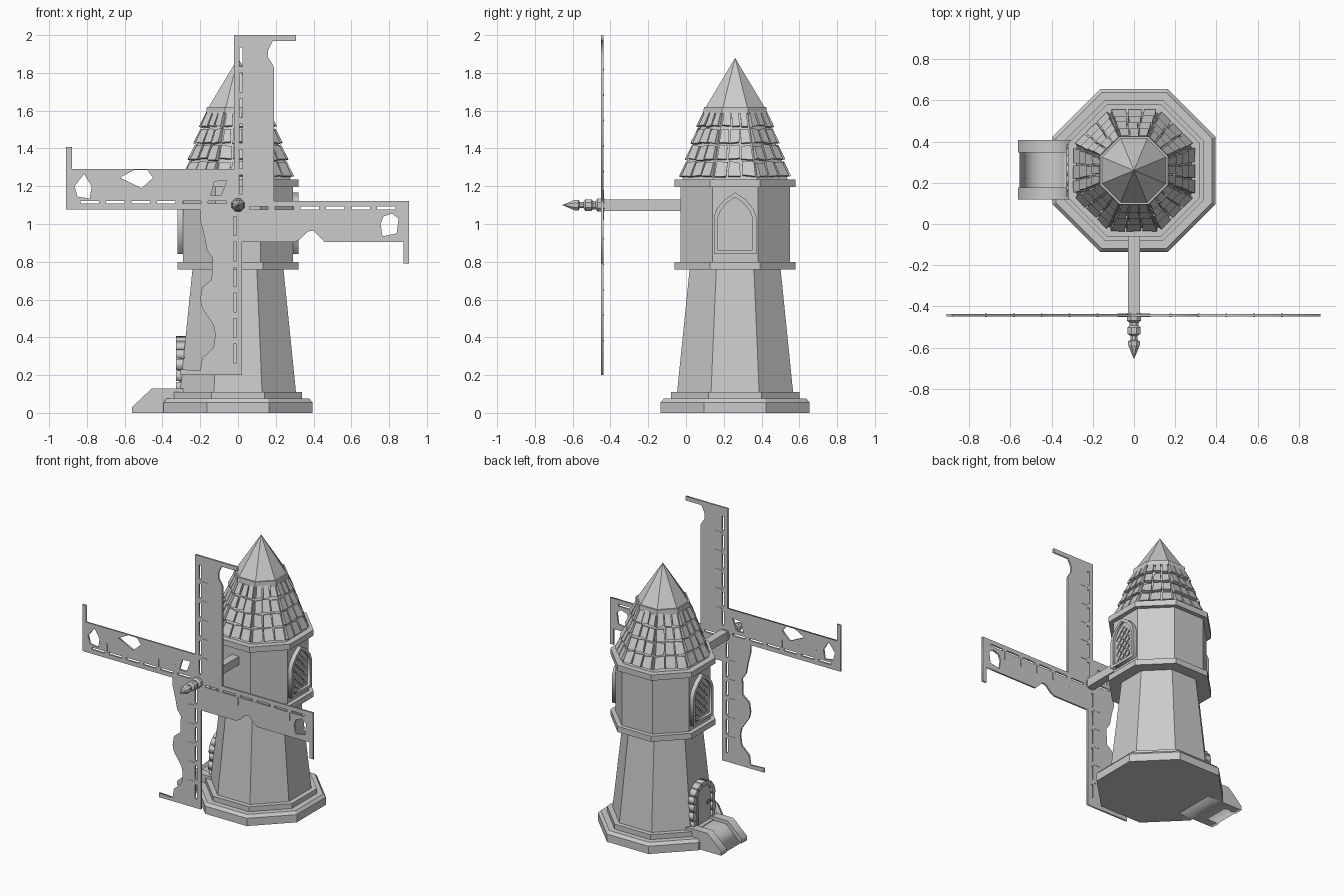
import bpy, bmesh, math, random
from math import radians, cos, sin, pi
from mathutils import Matrix, Vector

random.seed(4)
cube = bpy.data.objects.get("Cube")
if cube:
    bpy.data.objects.remove(cube)

GREY = (0.6, 0.6, 0.6, 1)
stone = bpy.data.materials.new("plain_grey")
stone.use_nodes = True
stone.diffuse_color = GREY
stone.node_tree.nodes["Principled BSDF"].inputs["Base Color"].default_value = GREY

CY = 0.26                      # tower axis in y
HUB = Vector((0, -0.443, 1.1))  # sail centre


def finish(name, bm):
    bmesh.ops.recalc_face_normals(bm, faces=bm.faces)
    mesh = bpy.data.meshes.new(name)
    bm.to_mesh(mesh)
    bm.free()
    mesh.materials.append(stone)
    obj = bpy.data.objects.new(name, mesh)
    bpy.context.collection.objects.link(obj)
    return obj


def turned(name, rings, matrix, sides=8):
    """Faceted solid from (height, apothem) rings."""
    bm = bmesh.new()
    loops = []
    for h, a in rings:
        r = max(a, 0.0005) / cos(pi / sides)
        angles = [(k + 0.5) * 2 * pi / sides for k in range(sides)]
        loops.append([bm.verts.new(matrix @ Vector((r * cos(t), r * sin(t), h))) for t in angles])
    for low, high in zip(loops, loops[1:]):
        for k in range(sides):
            n = (k + 1) % sides
            bm.faces.new((low[k], low[n], high[n], high[k]))
    bm.faces.new(loops[0])
    bm.faces.new(loops[-1])
    return finish(name, bm)


def box(name, lo, hi):
    bm = bmesh.new()
    size = Vector(hi) - Vector(lo)
    mid = (Vector(hi) + Vector(lo)) / 2
    bmesh.ops.create_cube(bm, size=1, matrix=Matrix.Translation(mid) @ Matrix.Diagonal((*size, 1)))
    return finish(name, bm)


def plate(name, outlines, depth, matrix):
    """Flat sheet from closed outlines; inner outlines become holes."""
    curve = bpy.data.curves.new(name, 'CURVE')
    curve.dimensions, curve.fill_mode, curve.extrude = '2D', 'BOTH', depth / 2
    for pts in outlines:
        spline = curve.splines.new('POLY')
        spline.points.add(len(pts) - 1)
        for p, (x, y) in zip(spline.points, pts):
            p.co = (x, y, 0, 1)
        spline.use_cyclic_u = True
    temp = bpy.data.objects.new(name, curve)
    bpy.context.collection.objects.link(temp)
    mesh = bpy.data.meshes.new_from_object(temp.evaluated_get(bpy.context.evaluated_depsgraph_get()))
    bpy.data.objects.remove(temp)
    bm = bmesh.new()
    bm.from_mesh(mesh)
    bmesh.ops.remove_doubles(bm, verts=bm.verts, dist=0.0001)
    bmesh.ops.transform(bm, matrix=matrix, verts=bm.verts)
    return finish(name, bm)


def rect(x0, x1, y0, y1):
    return [(x0, y0), (x1, y0), (x1, y1), (x0, y1)]


def side_wall(x):
    """Frame whose local x, y lie along world y, z at the given x."""
    return Matrix(((0, 0, 1, x), (1, 0, 0, CY), (0, 1, 0, 0), (0, 0, 0, 1)))


# Tower: stacked eight-sided parts
axis = Matrix.Translation((0, CY, 0))
turned("plinth", [(0, .395), (.055, .395), (.075, .378)], axis)
turned("plinth_step", [(.07, .34), (.11, .34)], axis)
turned("lower_tower", [(.1, .308), (.77, .24)], axis)
turned("lower_ledge", [(.76, .32), (.80, .32)], axis)
turned("upper_tower", [(.79, .29), (1.2, .29)], axis)
turned("upper_ledge", [(1.195, .32), (1.235, .32)], axis)
turned("roof_core", [(1.23, .28), (1.615, .148)], axis)
turned("roof_trim", [(1.585, .168), (1.62, .165)], axis)
turned("spire", [(1.615, .158), (1.878, 0)], axis)

# Roof shingles: uneven slabs on every roof face
bm = bmesh.new()
ROWS, COLS = 4, 3
for face in range(8):
    turn = axis @ Matrix.Rotation(face * pi / 4, 4, 'Z')
    for row in range(ROWS):
        shift = random.uniform(-.06, .06)
        cuts = [-1] + [c * 2 / COLS - 1 + shift for c in range(1, COLS)] + [1]
        for left, right in zip(cuts, cuts[1:]):
            wob = lambda: random.uniform(-.006, .006)
            corners = []
            for side, t in ((left, row), (right, row), (right, row + 1), (left, row + 1)):
                z = 1.24 + t * .0875 + (.01 if t == row else -.003) + wob()
                a = .278 - (z - 1.235) * .343
                inset = .004 if side == left else -.004
                corners.append((a, side * a * math.tan(pi / 8) + inset + wob() / 2, z))
            lift = [.022, .022, .012, .012]
            inner = [bm.verts.new(turn @ Vector((a - .004, y, z))) for a, y, z in corners]
            outer = [bm.verts.new(turn @ Vector((a + l, y, z + l * .3))) for (a, y, z), l in zip(corners, lift)]
            bm.faces.new(outer)
            bm.faces.new(inner)
            for k in range(4):
                n = (k + 1) % 4
                bm.faces.new((inner[k], inner[n], outer[n], outer[k]))
finish("roof_shingles", bm)

# Windows on both sides: pointed frame, pane and diamond lattice
def pointed(w, low, spring, top):
    half = [(w, low), (w, spring), (w * .86, spring + (top - spring) * .33),
            (w * .5, spring + (top - spring) * .7)]
    return half + [(0, top)] + [(-x, y) for x, y in reversed(half)]

for label, s in (("left", 1), ("right", -1)):
    outer, inner = pointed(.112, .84, 1.04, 1.167), pointed(.09, .86, 1.035, 1.142)
    plate(label + "_window_frame", [outer, inner], .04, side_wall(s * .3))
    plate(label + "_window_pane", [inner], .01, side_wall(s * .291))
    # Diamond openings that stay within the pane
    holes = []
    for i in range(-3, 4):
        for j in range(11):
            if (i + j) % 2 == 0:
                x, y = i * .027, .875 + j * .027
                limit = .088 if y < 1.035 else .088 - (y - 1.035) * .75
                if abs(x) + .024 < limit and y + .024 < 1.12:
                    holes.append([(x + .022, y), (x, y + .024), (x - .022, y), (x, y - .024 + .008 * (j == 0))])
    plate(label + "_window_lattice", [inner] + holes, .008, side_wall(s * .299))

# Door: planks, surrounding stones and ring handle
for k in range(4):
    x0, x1 = -.096 + k * .048, -.05 + k * .048
    arc = [(x, .285 + math.sqrt(max(.0, .1 ** 2 - x * x))) for x in (x1, (x0 + x1) / 2, x0)]
    plate("door_plank", [[(x0, .1), (x1, .1)] + arc], .05, side_wall(-.287))
for s in (-1, 1):
    for k in range(3):
        x0, x1 = sorted((s * .092, s * (.126 if k % 2 else .12)))
        z = .108 + k * .06
        plate("door_jamb_stone", [rect(x0, x1, z, z + .056)], .06, side_wall(-.298))
for k in range(7):
    a, b = (k + .05) * pi / 7, (k + .95) * pi / 7
    block = [(r * cos(t), .285 + r * sin(t)) for r, t in ((.092, a), (.125, a), (.125, b), (.092, b))]
    plate("door_arch_stone", [block], .065, side_wall(-.295))
bpy.ops.mesh.primitive_torus_add(major_radius=.014, minor_radius=.003, major_segments=12, minor_segments=6,
                                 location=(-.315, CY - .06, .24), rotation=(0, pi / 2, 0))
handle = bpy.context.object
handle.name = "door_handle"
handle.data.materials.append(stone)

# Entrance ramp with side walls
xz = Matrix(((1, 0, 0, 0), (0, 0, -1, 0), (0, 1, 0, 0), (0, 0, 0, 1)))
wall = [(-.562, 0), (-.28, 0), (-.28, .13), (-.455, .13), (-.562, .03)]
floor = [(-.555, 0), (-.28, 0), (-.28, .105), (-.44, .105)]
for name, outline, y, width in (("ramp_floor", floor, CY + .005, .19),
                                ("ramp_wall", wall, CY + .118, .06), ("ramp_wall", wall, CY - .112, .06)):
    plate(name, [outline], width, Matrix.Translation((0, y, 0)) @ xz)

# Axle and turned nose
box("axle", (-.028, -.45, 1.07), (.028, .02, 1.13))
nose = Matrix.Translation(HUB) @ Matrix.Rotation(pi / 2, 4, 'X')
turned("axle_nose", [(-.012, .035), (.025, .035), (.035, .022), (.05, .022), (.058, .031), (.09, .031),
                     (.1, .016), (.12, .016), (.125, .028), (.145, .028), (.212, 0)], nose)

# Sails: each has a tip position, a ragged edge from tip to root, and torn holes
torn_tip = [(.77, .03), (.84, .015), (.855, .045), (.83, .08), (.79, .065)]
sails = [
    (.9, [(.87, .185), (.82, .16), (.78, .16), (.75, .18), (.73, .19), (.022, .19)], []),
    (.905, [(.875, .195), (.46, .195), (.4, .135), (.37, .14), (.33, .18), (.3, .195), (.022, .195)],
     [[(.77, .06), (.815, .045), (.85, .07), (.84, .15), (.765, .165), (.755, .1)]]),
    (.9, [(.875, .2), (.81, .19), (.755, .13), (.685, .12), (.635, .13), (.545, .19), (.5, .2), (.435, .19),
          (.395, .14), (.28, .135), (.235, .165), (.155, .18), (.08, .2), (.022, .2)], []),
    (.91, [(.88, .19), (.022, .19)],
     [[(.865, .1), (.815, .165), (.775, .1), (.785, .035), (.85, .045)],
      [(.625, .145), (.55, .186), (.48, .186), (.45, .145), (.51, .09)],
      [(.145, .05), (.125, .125), (.06, .13), (.09, .05)]]),
]
base = Matrix(((0, 1, 0, 0), (0, 0, 1, 0), (1, 0, 0, 0), (0, 0, 0, 1)))
for k, (tip, edge, holes) in enumerate(sails):
    place = Matrix.Translation(HUB) @ Matrix.Rotation(radians(90 * k), 4, 'Y') @ base
    outline = [(.022, -.022), (tip, -.022), (tip, .308), (tip - .03, .308)] + edge
    slots = [rect(u, u + .1, .008, .023) for u in (.06 + i * .135 for i in range(6))]
    plate("sail", [outline] + slots + holes, .012, place)
    # Thin rungs between the slots
    for i in range(1, 6):
        u = .06 + i * .135 - .022
        plate("sail_rung", [rect(u, u + .009, .024, .08)], .016, place)
